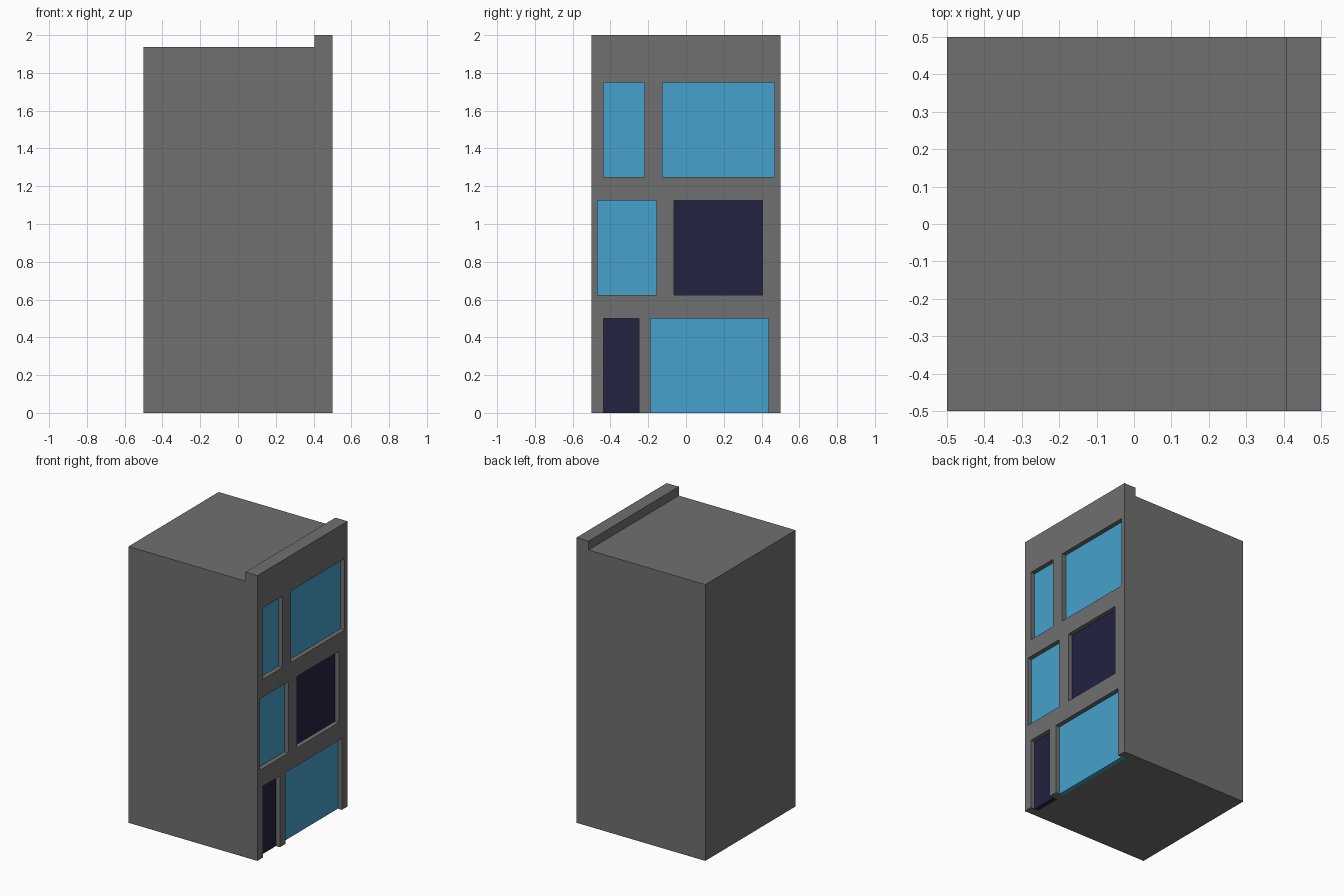
import bpy, bmesh

if "Cube" in bpy.data.objects:
    bpy.data.objects.remove(bpy.data.objects["Cube"])

U = 1 / 32  # building module


def material(name, rgb):
    m = bpy.data.materials.new(name)
    m.diffuse_color = (*rgb, 1)
    m.use_nodes = True
    m.node_tree.nodes["Principled BSDF"].inputs["Base Color"].default_value = m.diffuse_color
    return m


GREY = material("concrete_grey", (0.162, 0.162, 0.162))
BLUE = material("glass_blue", (0.061, 0.361, 0.604))
DARK = material("dark_navy", (0.016, 0.016, 0.051))


def add_object(name, bm, mat):
    bmesh.ops.recalc_face_normals(bm, faces=bm.faces)
    me = bpy.data.meshes.new(name)
    bm.to_mesh(me)
    bm.free()
    me.materials.append(mat)
    ob = bpy.data.objects.new(name, me)
    bpy.context.collection.objects.link(ob)
    return ob


def box(name, lo, hi, mat):
    bm = bmesh.new()
    bmesh.ops.create_cube(bm, size=1)
    for v in bm.verts:
        v.co = [a if c < 0 else b for c, a, b in zip(v.co, lo, hi)]
    return add_object(name, bm, mat)


# Building body: side profile with parapet, extruded along y
profile = [(-16, 0), (16, 0), (16, 64), (13, 64), (13, 62), (-16, 62)]
bm = bmesh.new()
face = bm.faces.new([bm.verts.new((x * U, -0.5, z * U)) for x, z in profile])
ext = bmesh.ops.extrude_face_region(bm, geom=[face])
bmesh.ops.translate(bm, vec=(0, 1, 0),
                    verts=[g for g in ext["geom"] if isinstance(g, bmesh.types.BMVert)])
body = add_object("building_body", bm, GREY)

# Openings in modules: name, y range, z range, colour
openings = [
    ("upper_small_window", -14, -7, 40, 56, BLUE),
    ("upper_large_window", -4, 15, 40, 56, BLUE),
    ("middle_window", -15, -5, 20, 36, BLUE),
    ("middle_dark_window", -2, 13, 20, 36, DARK),
    ("door", -14, -8, 0, 16, DARK),
    ("shop_window", -6, 14, 0, 16, BLUE),
]

cutters = []
for name, y0, y1, z0, z1, mat in openings:
    # Cut the recess, running out through the base at street level
    bottom = z0 if z0 else -4
    cutter = box(name + "_cutter", (14 * U, y0 * U, bottom * U), (20 * U, y1 * U, z1 * U), GREY)
    cutter.hide_render = True
    cutters.append(cutter)
    mod = body.modifiers.new(name + "_cut", "BOOLEAN")
    mod.operation = "DIFFERENCE"
    mod.solver = "EXACT"
    mod.object = cutter
    # Pane set back one module from the wall face
    box(name, (14 * U, y0 * U, z0 * U), (15 * U, y1 * U, z1 * U), mat)

# Apply the cuts and drop the helpers
bpy.context.view_layer.update()
cut_mesh = bpy.data.meshes.new_from_object(
    body.evaluated_get(bpy.context.evaluated_depsgraph_get()))
body.modifiers.clear()
body.data = cut_mesh
for c in cutters:
    bpy.data.objects.remove(c)
